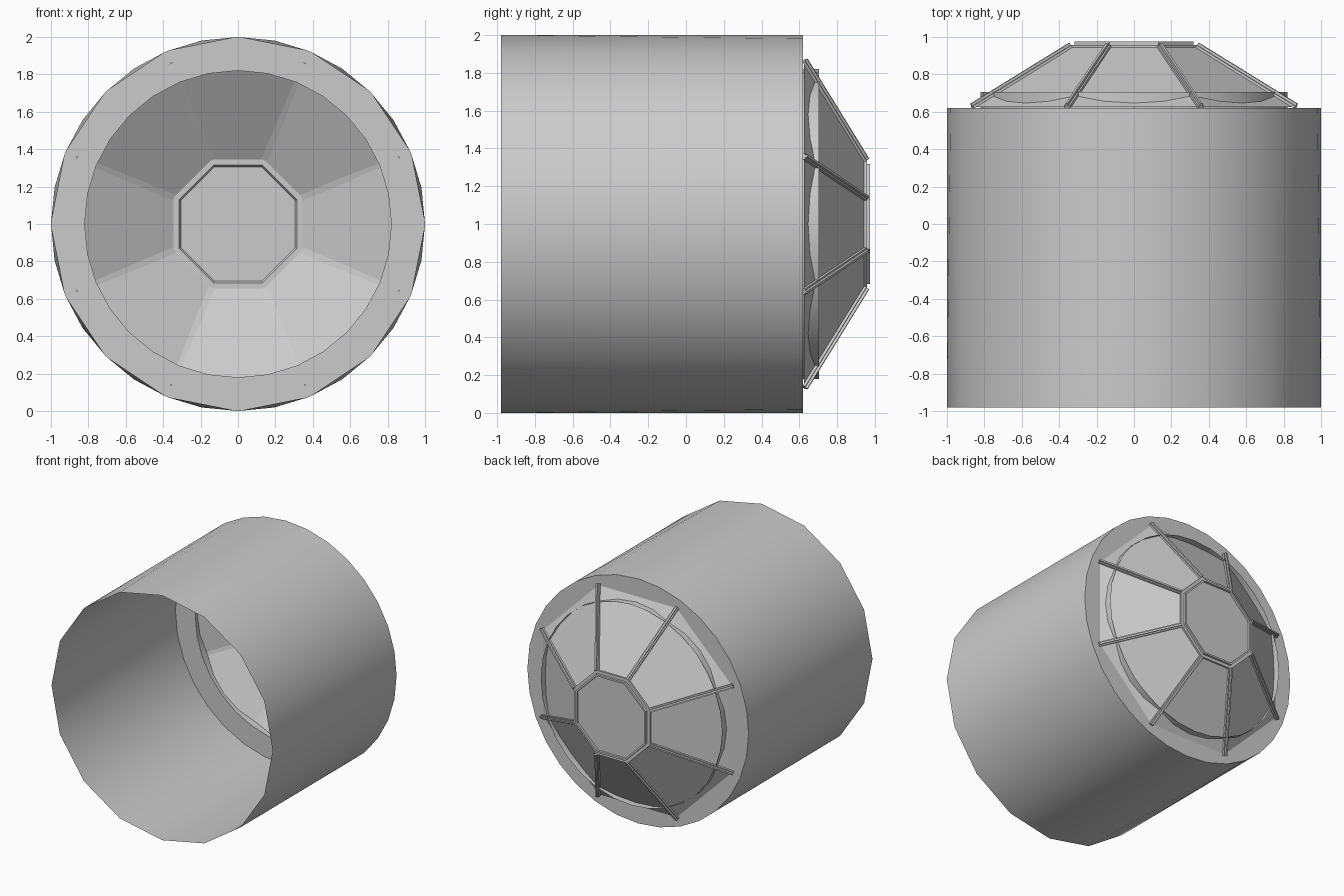
import bpy, bmesh
from math import cos, sin, pi
from mathutils import Vector, Matrix

cube = bpy.data.objects.get("Cube")
if cube:
    bpy.data.objects.remove(cube, do_unlink=True)

grey = bpy.data.materials.new("plain grey")
grey.use_nodes = True
GREY = (0.6, 0.6, 0.6, 1)
grey.diffuse_color = GREY
grey.node_tree.nodes["Principled BSDF"].inputs["Base Color"].default_value = GREY


def point(radius, y, angle):
    return Vector((radius * cos(angle), y, 1 + radius * sin(angle)))


def ring(bm, radius, y, sides, start=0.0):
    return [bm.verts.new(point(radius, y, start + 2 * pi * i / sides)) for i in range(sides)]


def bridge(bm, a, b):
    n = len(a)
    for i in range(n):
        j = (i + 1) % n
        bm.faces.new((a[i], a[j], b[j], b[i]))


def finish(bm, name, smooth=False):
    bmesh.ops.recalc_face_normals(bm, faces=bm.faces[:])
    mesh = bpy.data.meshes.new(name)
    bm.to_mesh(mesh)
    bm.free()
    mesh.materials.append(grey)
    obj = bpy.data.objects.new(name, mesh)
    bpy.context.collection.objects.link(obj)
    if smooth:
        bpy.ops.object.select_all(action='DESELECT')
        obj.select_set(True)
        bpy.context.view_layer.objects.active = obj
        bpy.ops.object.shade_smooth_by_angle(angle=pi / 6)
    return obj


FINE, COARSE = 32, 16
WALL_Y, FRONT_Y = 0.62, -0.98
CORNER = pi / 8

# Hull: open coarse rim fanned out to a fine rim, closed by a wall with a hole and lip
bm = bmesh.new()
rim = ring(bm, 1, FRONT_Y, COARSE)
wall = ring(bm, 1, WALL_Y, FINE)
for i in range(COARSE):
    here, nxt = rim[i], rim[(i + 1) % COARSE]
    w0, w1, w2 = wall[2 * i], wall[2 * i + 1], wall[(2 * i + 2) % FINE]
    for tri in ((here, w0, w1), (here, w1, nxt), (nxt, w1, w2)):
        bm.faces.new(tri)
hole = ring(bm, 0.82, WALL_Y, FINE)
bridge(bm, wall, hole)
bridge(bm, hole, ring(bm, 0.82, 0.705, FINE))
finish(bm, "hull", True)

# Sloping window panes
OUTER, INNER = 0.925, 0.36
bm = bmesh.new()
bridge(bm, ring(bm, OUTER, 0.625, 8, CORNER), ring(bm, INNER, 0.95, 8, CORNER))
finish(bm, "side_panes")

# End pane
bm = bmesh.new()
bm.faces.new(ring(bm, INNER, 0.955, 8, CORNER))
finish(bm, "end_pane")

# Stepped octagonal frame around the end pane
bm = bmesh.new()
profile = [(0.34, 0.94), (0.372, 0.94), (0.372, 0.957), (0.345, 0.957),
           (0.345, 0.975), (0.33, 0.975), (0.33, 0.957)]
loops = [ring(bm, r, y, 8, CORNER) for r, y in profile]
for i, loop in enumerate(loops):
    bridge(bm, loop, loops[(i + 1) % len(loops)])
finish(bm, "end_frame")


# Ribs along the pane corners: a flat bar with a narrow raised strip
def add_bar(bm, a, b, side, width, depth, lift):
    along = b - a
    axis = along.normalized()
    out = side.cross(axis).normalized()
    if out.y < 0:
        out = -out
    mid = (a + b) / 2 + out * lift
    frame = Matrix((side, axis, out)).transposed().to_4x4()
    size = Matrix.Diagonal((width, along.length, depth, 1))
    bmesh.ops.create_cube(bm, size=1, matrix=Matrix.Translation(mid) @ frame @ size)


for i in range(8):
    angle = CORNER + i * pi / 4
    bm = bmesh.new()
    a, b = point(0.935, 0.625, angle), point(0.365, 0.95, angle)
    side = Vector((-sin(angle), 0, cos(angle)))
    add_bar(bm, a, b, side, 0.034, 0.014, 0.0)
    add_bar(bm, a, b, side, 0.014, 0.016, 0.013)
    finish(bm, f"window_rib_{i + 1}")
